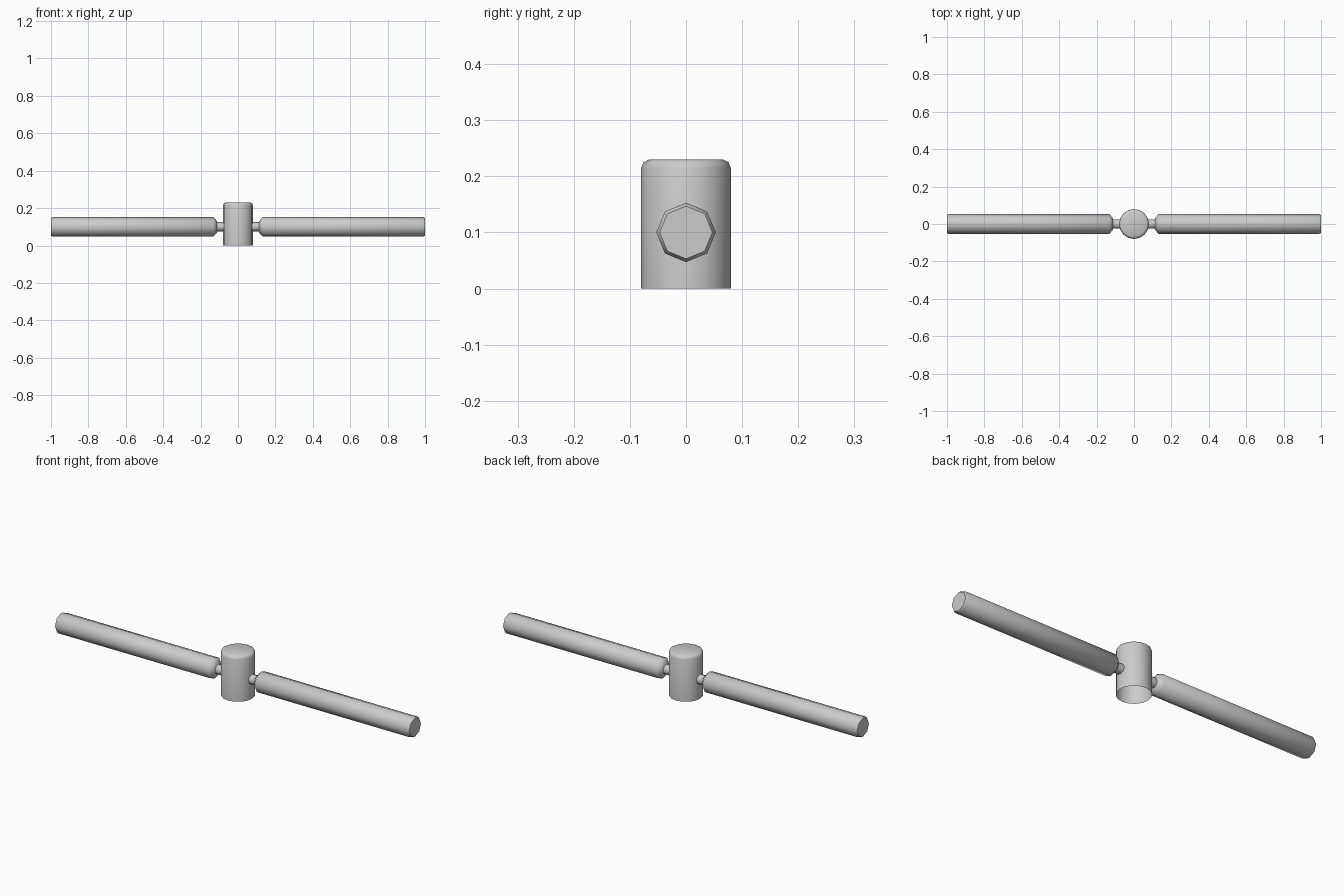
import bpy, bmesh, math
from mathutils import Matrix

cube = bpy.data.objects.get("Cube")
if cube:
    bpy.data.objects.remove(cube)

metal = bpy.data.materials.new("grey metal")
metal.use_nodes = True
grey = (0.6, 0.6, 0.6, 1)
metal.diffuse_color = grey
metal.node_tree.nodes["Principled BSDF"].inputs["Base Color"].default_value = grey


def lathe(name, profile, sides, matrix, cap_start=True):
    """Turn (radius, height) points around z, then place with matrix."""
    bm = bmesh.new()
    rings = []
    for r, h in profile:
        angles = [2 * math.pi * i / sides for i in range(sides)]
        rings.append([bm.verts.new((r * math.cos(a), r * math.sin(a), h)) for a in angles])
    for low, high in zip(rings, rings[1:]):
        for i in range(sides):
            j = (i + 1) % sides
            bm.faces.new((low[i], low[j], high[j], high[i]))
    if cap_start:
        bm.faces.new(rings[0][::-1])
    bm.faces.new(rings[-1])
    bm.transform(matrix)
    mesh = bpy.data.meshes.new(name)
    bm.to_mesh(mesh)
    bm.free()
    mesh.materials.append(metal)
    obj = bpy.data.objects.new(name, mesh)
    bpy.context.collection.objects.link(obj)
    bpy.ops.object.select_all(action="DESELECT")
    obj.select_set(True)
    bpy.context.view_layer.objects.active = obj
    bpy.ops.object.shade_smooth_by_angle(angle=math.radians(50))
    return obj


# Hollow hub, open underneath, with a rounded top edge
lathe("hub", [(0.08, 0), (0.08, 0.215), (0.076, 0.225), (0.066, 0.23)],
      16, Matrix.Identity(4), cap_start=False)

# Two handles, each on a thin neck
for side, turn in (("left", 1), ("right", -1)):
    place = Matrix.Translation((0, 0, 0.1)) @ Matrix.Rotation(turn * math.pi / 2, 4, "Y")
    lathe(side + "_neck", [(0.025, 0.07), (0.025, 0.12)], 8, place)
    lathe(side + "_handle",
          [(0.03, 0.112), (0.053, 0.132), (0.053, 0.99), (0.047, 1)], 8, place)
